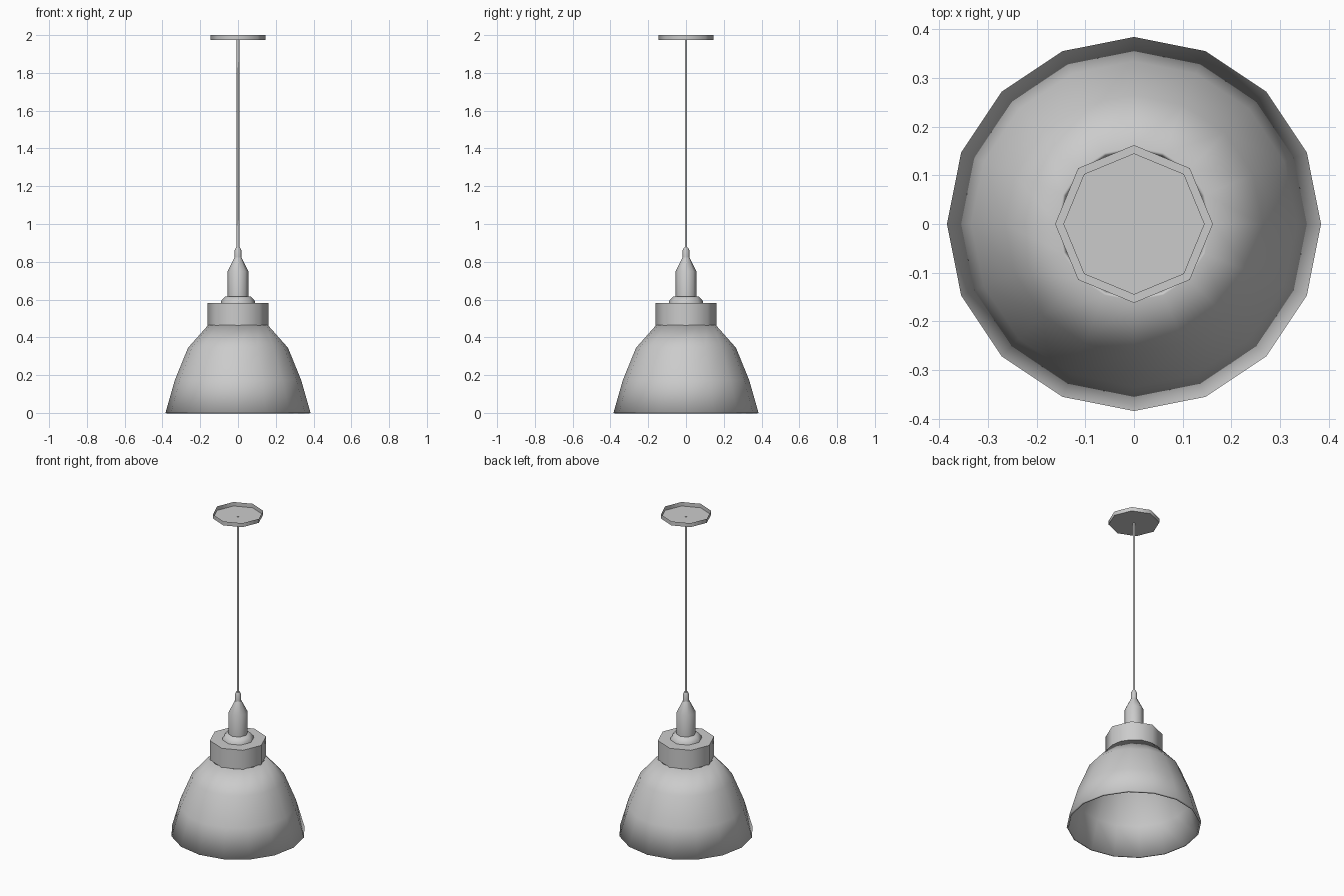
import bpy
import bmesh
from math import radians, tau, cos, sin

cube = bpy.data.objects.get("Cube")
if cube:
    bpy.data.objects.remove(cube, do_unlink=True)

grey = bpy.data.materials.new("light grey metal")
grey.use_nodes = True
grey.diffuse_color = (0.6, 0.6, 0.6, 1)
grey.node_tree.nodes["Principled BSDF"].inputs["Base Color"].default_value = (0.6, 0.6, 0.6, 1)


def lathe(name, profile, sides, cap_bottom=True, cap_top=True, sharp=50):
    """Turn a (radius, height) profile, listed bottom to top, around z."""
    bm = bmesh.new()
    rings = [[bm.verts.new((r * cos(tau * i / sides), r * sin(tau * i / sides), z))
              for i in range(sides)] for r, z in profile]
    for low, high in zip(rings, rings[1:]):
        for i in range(sides):
            j = (i + 1) % sides
            bm.faces.new((low[i], low[j], high[j], high[i]))
    if cap_bottom:
        bm.faces.new(rings[0][::-1])
    if cap_top:
        bm.faces.new(rings[-1])
    mesh = bpy.data.meshes.new(name)
    bm.to_mesh(mesh)
    bm.free()
    mesh.materials.append(grey)
    obj = bpy.data.objects.new(name, mesh)
    bpy.context.collection.objects.link(obj)
    bpy.ops.object.select_all(action="DESELECT")
    obj.select_set(True)
    bpy.context.view_layer.objects.active = obj
    bpy.ops.object.shade_smooth_by_angle(angle=radians(sharp))
    return obj


# Bell-shaped shade, open below, with a thin wall
shade = lathe("shade", [(0.384, 0), (0.334, 0.175), (0.265, 0.344), (0.158, 0.465)],
              16, cap_bottom=False, cap_top=False)
wall = shade.modifiers.new("wall", "SOLIDIFY")
wall.thickness = 0.012
wall.offset = -1

# Octagonal collar on top of the shade
lathe("collar", [(0.162, 0.462), (0.162, 0.583)], 8)

# Stepped shoulder, lamp socket and cord grip
lathe("shoulder", [(0.092, 0.58), (0.088, 0.595), (0.068, 0.617)], 8)
lathe("socket", [(0.055, 0.61), (0.055, 0.75), (0.019, 0.822)], 8)
lathe("cord_grip", [(0.018, 0.815), (0.018, 0.86), (0.011, 0.876)], 8)

# Hanging cord, its end just showing through the canopy
lathe("cord", [(0.007, 0.87), (0.007, 1.978)], 6, sharp=70)

# Shallow ceiling canopy, open at the top
lathe("canopy", [(0.145, 1.975), (0.145, 2.0)], 8, cap_top=False)
